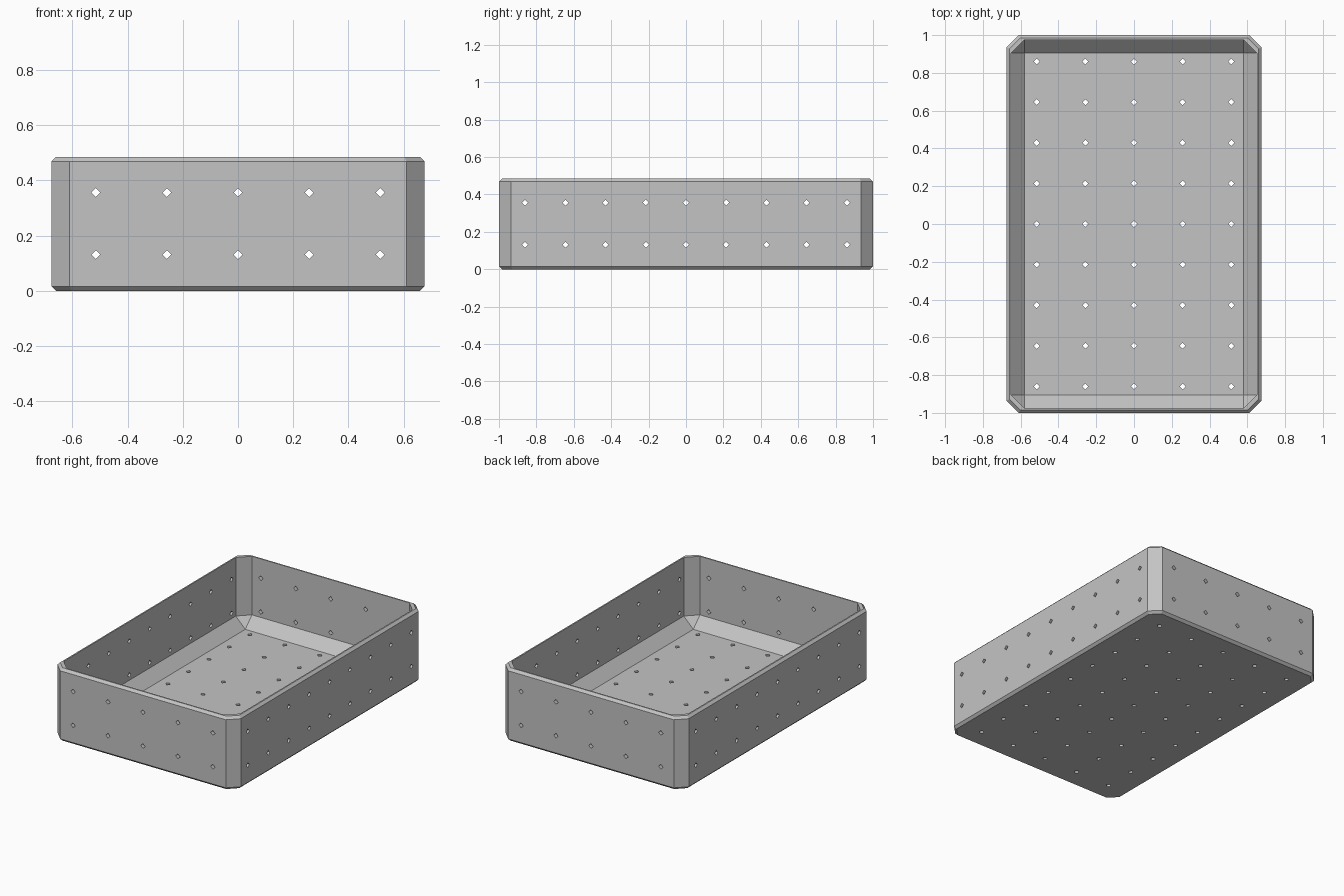
import bpy, bmesh, math
from mathutils import Matrix

if "Cube" in bpy.data.objects:
    bpy.data.objects.remove(bpy.data.objects["Cube"])

X, Y, H = 0.675, 1.0, 0.485       # outer half sizes and height
EDGE, CORNER = 0.016, 0.065       # rim/base chamfer, corner chamfer
WALL, COVE = 0.025, 0.07          # wall thickness, inner chamfer
HOLE = 0.016                      # hole radius

grey = bpy.data.materials.new("grey")
grey.diffuse_color = (0.55, 0.55, 0.55, 1)
grey.use_nodes = True
grey.node_tree.nodes["Principled BSDF"].inputs["Base Color"].default_value = grey.diffuse_color


def make_object(name, bm):
    bmesh.ops.recalc_face_normals(bm, faces=bm.faces)
    mesh = bpy.data.meshes.new(name)
    bm.to_mesh(mesh)
    bm.free()
    mesh.materials.append(grey)
    obj = bpy.data.objects.new(name, mesh)
    bpy.context.collection.objects.link(obj)
    return obj


def ring(bm, x, y, c, z):
    """Rectangle with cut corners, counter-clockwise."""
    pts = [(x, y - c), (x - c, y), (c - x, y), (-x, y - c),
           (-x, c - y), (c - x, -y), (x - c, -y), (x, c - y)]
    return [bm.verts.new((px, py, z)) for px, py in pts]


# Tray shell: outside from base to rim, then down the inside to the floor
small = CORNER - EDGE * (2 - math.sqrt(2))
ix, iy = X - WALL, Y - WALL
bm = bmesh.new()
rings = [ring(bm, *r) for r in (
    (X - EDGE, Y - EDGE, small, 0),
    (X, Y, CORNER, EDGE),
    (X, Y, CORNER, H - EDGE),
    (X - EDGE, Y - EDGE, small, H),
    (ix, iy, COVE, H),
    (ix, iy, COVE, WALL + COVE),
    (ix - COVE, iy - COVE, 0, WALL))]
for a, b in zip(rings, rings[1:]):
    for i in range(8):
        j = (i + 1) % 8
        bm.faces.new((a[i], a[j], b[j], b[i]))
bm.faces.new(rings[0][::-1])
bm.faces.new(rings[-1])
bmesh.ops.remove_doubles(bm, verts=bm.verts, dist=1e-5)
tray = make_object("tray", bm)

# Drainage holes: short four-sided pegs through the floor and walls
cut = bmesh.new()


def peg(loc, rot=Matrix()):
    bmesh.ops.create_cone(cut, cap_ends=True, segments=4, radius1=HOLE,
                          radius2=HOLE, depth=WALL * 2.4,
                          matrix=Matrix.Translation(loc) @ rot)


xs = [0.2575 * i for i in range(-2, 3)]
ys = [0.215 * i for i in range(-4, 5)]
turn_x = Matrix.Rotation(math.pi / 2, 4, 'Y')
turn_y = Matrix.Rotation(math.pi / 2, 4, 'X')
for x in xs:
    for y in ys:
        peg((x, y, WALL / 2))
for z in (0.131, 0.356):
    for s in (-1, 1):
        for x in xs:
            peg((x, s * (Y - WALL / 2), z), turn_y)
        for y in ys:
            peg((s * (X - WALL / 2), y, z), turn_x)
pegs = make_object("hole_cutter", cut)
pegs.hide_render = True

mod = tray.modifiers.new("holes", 'BOOLEAN')
mod.operation = 'DIFFERENCE'
mod.solver = 'EXACT'
mod.object = pegs
bpy.context.view_layer.objects.active = tray
tray.select_set(True)
bpy.ops.object.modifier_apply(modifier=mod.name)
bpy.data.objects.remove(pegs)
